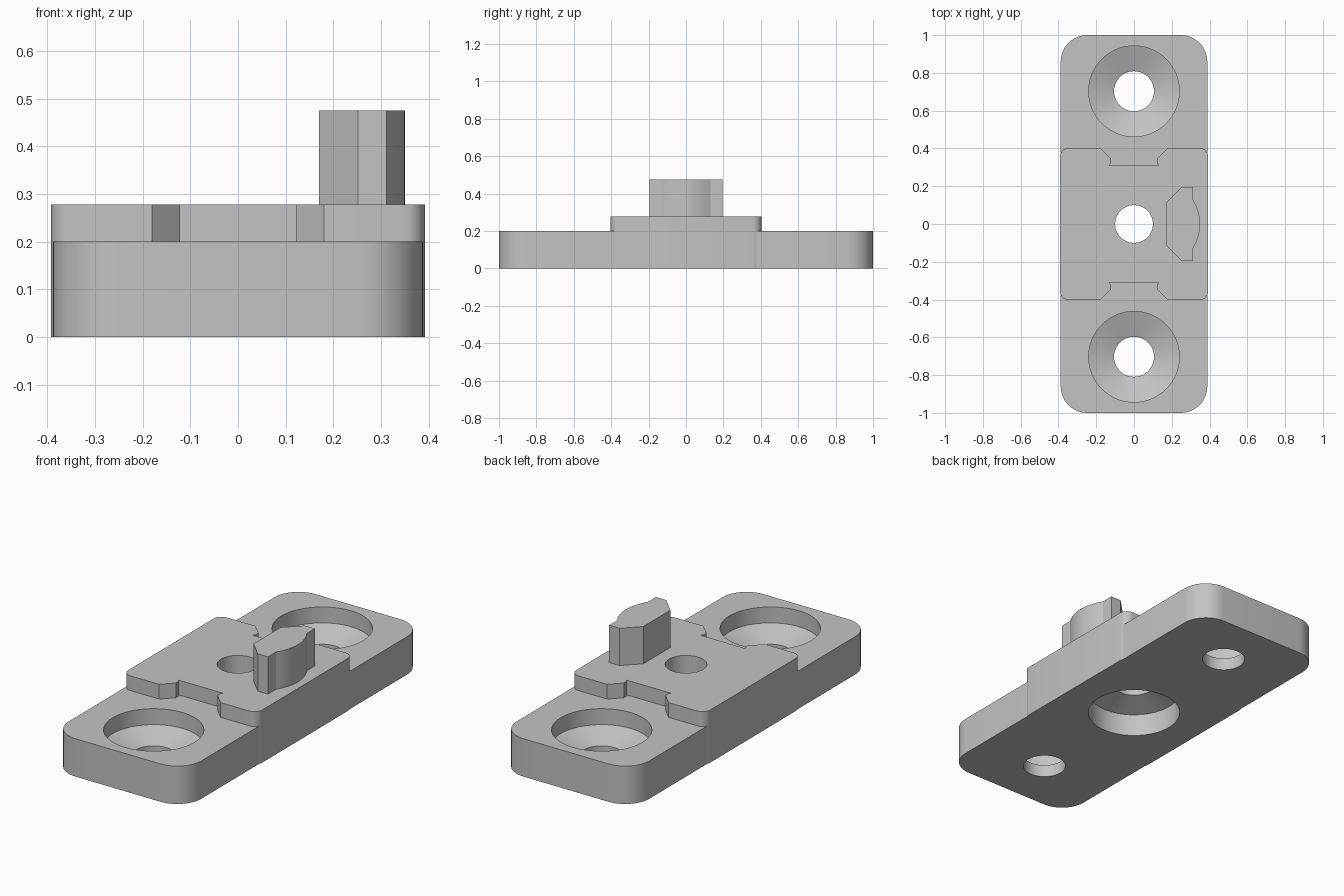
import bpy, bmesh
from math import sin, cos, pi, radians
from mathutils import Vector

cube = bpy.data.objects.get("Cube")
if cube:
    bpy.data.objects.remove(cube, do_unlink=True)

grey = bpy.data.materials.new("plain grey")
grey.use_nodes = True
grey.diffuse_color = (0.55, 0.55, 0.55, 1)
grey.node_tree.nodes["Principled BSDF"].inputs["Base Color"].default_value = (0.55, 0.55, 0.55, 1)


def make_object(name, bm):
    bmesh.ops.recalc_face_normals(bm, faces=bm.faces)
    mesh = bpy.data.meshes.new(name)
    bm.to_mesh(mesh)
    bm.free()
    mesh.materials.append(grey)
    obj = bpy.data.objects.new(name, mesh)
    bpy.context.collection.objects.link(obj)
    return obj


def prism(name, outline, z0, z1):
    bm = bmesh.new()
    face = bm.faces.new([bm.verts.new((x, y, z0)) for x, y in outline])
    top = bmesh.ops.extrude_face_region(bm, geom=[face])["geom"]
    verts = [v for v in top if isinstance(v, bmesh.types.BMVert)]
    bmesh.ops.translate(bm, verts=verts, vec=(0, 0, z1 - z0))
    return make_object(name, bm)


def turned(name, profile, y, sides=64):
    """Closed solid of revolution from (radius, z) pairs."""
    bm = bmesh.new()
    rings = [[bm.verts.new((r * cos(2 * pi * i / sides), y + r * sin(2 * pi * i / sides), z))
              for i in range(sides)] for r, z in profile]
    for a, b in zip(rings, rings[1:]):
        for i in range(sides):
            j = (i + 1) % sides
            bm.faces.new((a[i], a[j], b[j], b[i]))
    bm.faces.new(rings[0])
    bm.faces.new(rings[-1])
    return make_object(name, bm)


def corner(cx, cy, r, start, steps=12):
    return [(cx + r * cos(start + pi / 2 * i / steps), cy + r * sin(start + pi / 2 * i / steps))
            for i in range(steps + 1)]


def combine(target, tool, operation):
    mod = target.modifiers.new(operation.lower(), "BOOLEAN")
    mod.operation, mod.solver, mod.object = operation, "EXACT", tool
    bpy.context.view_layer.objects.active = target
    bpy.ops.object.modifier_apply(modifier=mod.name)
    bpy.data.objects.remove(tool, do_unlink=True)


# Long base with rounded corners
w, l, r = 0.388, 1.0, 0.14
outline = (corner(w - r, l - r, r, 0) + corner(r - w, l - r, r, pi / 2)
           + corner(r - w, r - l, r, pi) + corner(w - r, r - l, r, 3 * pi / 2))
plate = prism("mounting_plate", outline, 0, 0.2)

# Raised middle block with a notch in each end
w, l, r = 0.392, 0.403, 0.045
notch = [(0.18, l), (0.122, 0.345), (0.122, 0.322), (0.13, 0.31)]
half = corner(w - r, l - r, r, 0, 6) + notch
half += [(-x, y) for x, y in reversed(half)]
block = prism("raised_block", half + [(-x, -y) for x, y in half], 0, 0.278)
combine(plate, block, "UNION")

# Countersunk screw holes at both ends, and the centre hole recessed from below
for y in (-0.703, 0.703):
    screw = turned("screw_cutter", [(0.24, 0.3), (0.24, 0.116), (0.106, 0.066), (0.106, -0.1)], y)
    combine(plate, screw, "DIFFERENCE")
centre = turned("centre_cutter", [(0.23, -0.1), (0.23, 0.12), (0.1, 0.16), (0.1, 0.4)], 0)
combine(plate, centre, "DIFFERENCE")

# Upright key with chamfered back and bowed outer face
bow = [(0.35 - 0.038 * t * t, 0.13 * t) for t in [i / 8 - 1 for i in range(17)]]
key = prism("upright_key", bow + [(0.312, 0.195), (0.252, 0.195), (0.17, 0.113),
                                  (0.17, -0.113), (0.252, -0.195), (0.312, -0.195)], 0.25, 0.475)

# Smooth curves, sharp edges
for obj in (plate, key):
    bpy.ops.object.select_all(action="DESELECT")
    obj.select_set(True)
    bpy.context.view_layer.objects.active = obj
    bpy.ops.object.shade_smooth_by_angle(angle=radians(18))
